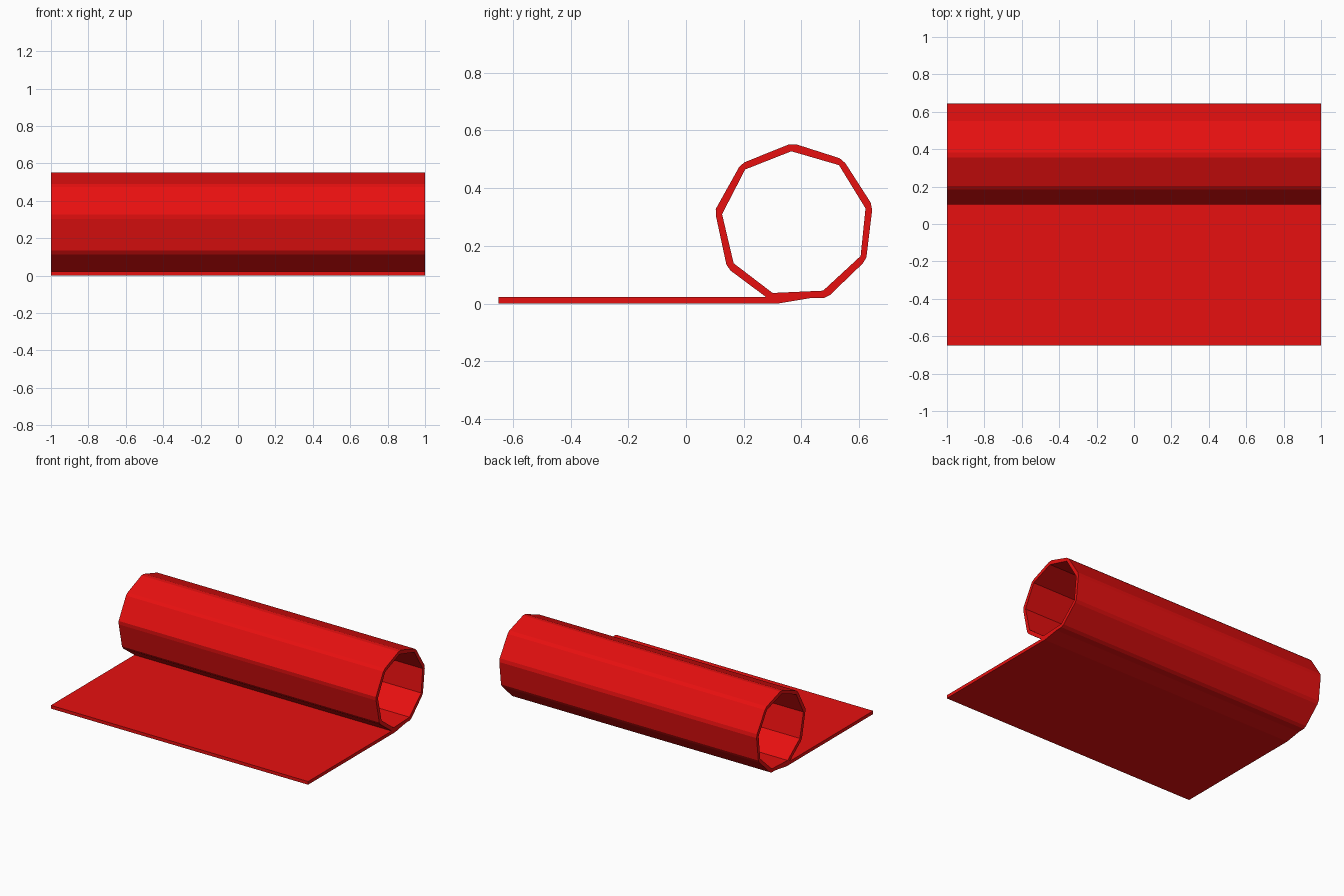
import bpy, bmesh

if "Cube" in bpy.data.objects:
    bpy.data.objects.remove(bpy.data.objects["Cube"])

HALF_WIDTH = 1.0

red = bpy.data.materials.new("red_mat")
red.diffuse_color = (0.8, 0.005, 0.005, 1)
red.use_nodes = True
red.node_tree.nodes["Principled BSDF"].inputs["Base Color"].default_value = red.diffuse_color


def prism(name, points, cells):
    """Sweep a (y, z) cross-section made of polygon cells along x."""
    bm = bmesh.new()
    verts = [bm.verts.new((-HALF_WIDTH, y, z)) for y, z in points]
    faces = [bm.faces.new([verts[i] for i in cell]) for cell in cells]
    ends = bmesh.ops.extrude_face_region(bm, geom=faces, use_keep_orig=True)["geom"]
    moved = [v for v in ends if isinstance(v, bmesh.types.BMVert)]
    bmesh.ops.translate(bm, verts=moved, vec=(2 * HALF_WIDTH, 0, 0))
    bmesh.ops.recalc_face_normals(bm, faces=bm.faces)
    mesh = bpy.data.meshes.new(name)
    bm.to_mesh(mesh)
    bm.free()
    mesh.materials.append(red)
    obj = bpy.data.objects.new(name, mesh)
    bpy.context.collection.objects.link(obj)
    return obj


# Flat part of the mat, tapering up under the roll
sheet = [(-0.65, 0), (0.315, 0), (0.43, 0.019), (0.42, 0.024), (0.29, 0.0225), (-0.65, 0.0225)]
prism("flat_sheet", sheet, [range(len(sheet))])

# Rolled end: nine-sided tube, each inner corner has a bevelled outer corner
inner = [(0.30, 0.037), (0.475, 0.045), (0.605, 0.165), (0.622, 0.33), (0.53, 0.48),
         (0.365, 0.528), (0.205, 0.465), (0.125, 0.31), (0.165, 0.14)]
outer = [((0.28, 0.021), (0.30, 0.018)), ((0.478, 0.02), (0.50, 0.031)),
         ((0.613, 0.14), (0.625, 0.16)), ((0.645, 0.325), (0.64, 0.35)),
         ((0.552, 0.487), (0.532, 0.504)), ((0.382, 0.552), (0.355, 0.551)),
         ((0.203, 0.49), (0.185, 0.475)), ((0.103, 0.328), (0.104, 0.303)),
         ((0.14, 0.135), (0.155, 0.114))]
points, cells = [], []
n = len(inner)
for i, (corner, (a, b)) in enumerate(zip(inner, outer)):
    points += [corner, a, b]
    k, nxt = 3 * i, 3 * ((i + 1) % n)
    cells.append((k, k + 1, k + 2))
    cells.append((k, k + 2, nxt + 1, nxt))
prism("rolled_end", points, cells)
